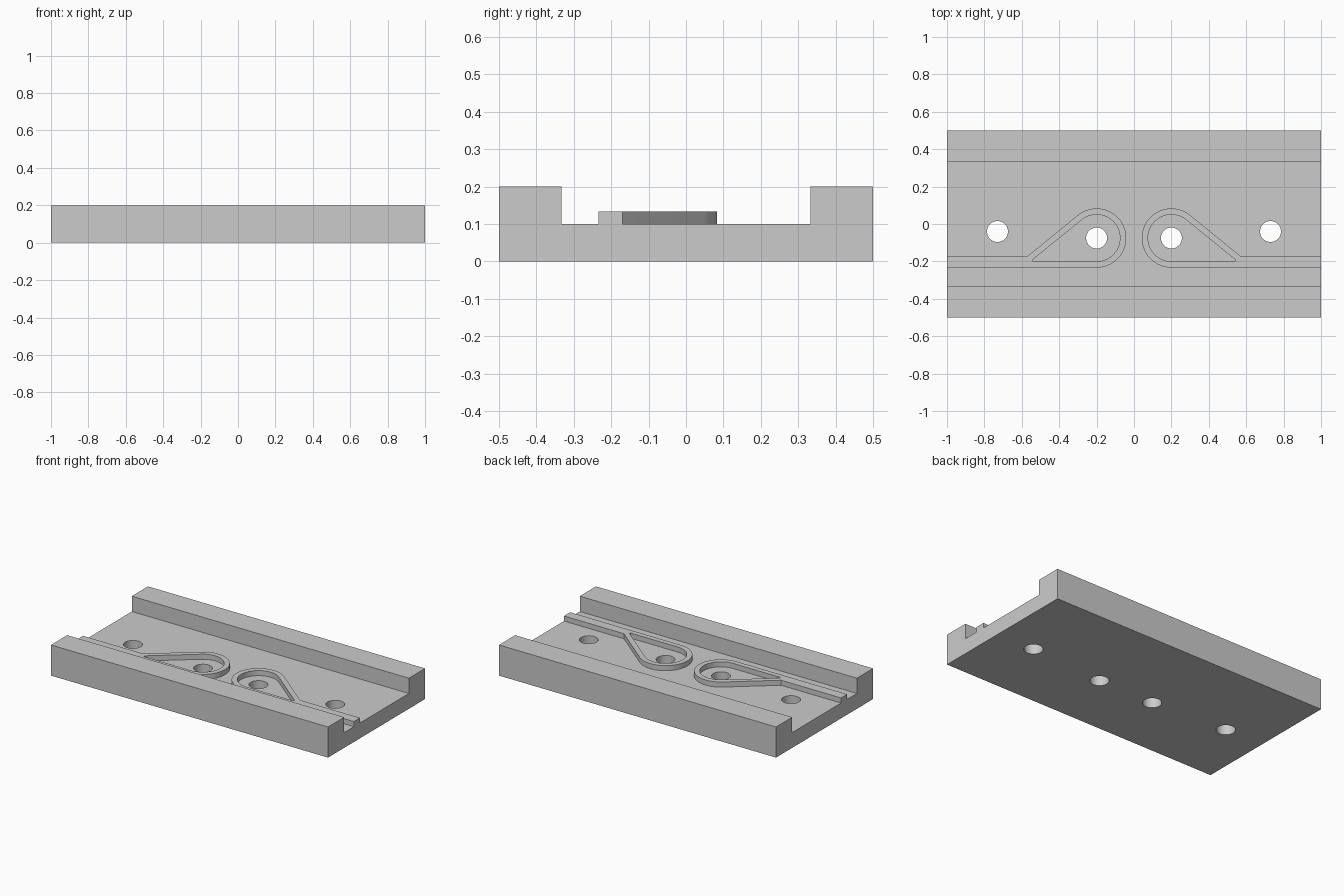
import bpy
import bmesh
from math import radians, cos, sin
from mathutils import Vector

default = bpy.data.objects.get("Cube")
if default:
    bpy.data.objects.remove(default, do_unlink=True)

# Main sizes
FLOOR, RIB_TOP, RAIL_TOP = 0.1, 0.1333, 0.2
RAIL_IN = 0.3333
CENTRE = Vector((0.2, -0.075))
R_OUT, R_IN, R_HOLE = 0.1583, 0.125, 0.056
TANGENT = 51

grey = bpy.data.materials.new("plain_grey")
grey.use_nodes = True
grey.diffuse_color = (0.6, 0.6, 0.6, 1)
grey.node_tree.nodes["Principled BSDF"].inputs["Base Color"].default_value = (0.6, 0.6, 0.6, 1)


def prism(name, points, direction):
    """Extrude a closed outline of 3D points along a direction."""
    bm = bmesh.new()
    face = bm.faces.new([bm.verts.new(p) for p in points])
    out = bmesh.ops.extrude_face_region(bm, geom=[face])
    moved = [v for v in out["geom"] if isinstance(v, bmesh.types.BMVert)]
    bmesh.ops.translate(bm, verts=moved, vec=direction)
    bmesh.ops.recalc_face_normals(bm, faces=bm.faces)
    mesh = bpy.data.meshes.new(name)
    bm.to_mesh(mesh)
    bm.free()
    mesh.materials.append(grey)
    obj = bpy.data.objects.new(name, mesh)
    bpy.context.collection.objects.link(obj)
    return obj


def flat_prism(name, outline, bottom, top, side=1):
    return prism(name, [(side * x, y, bottom) for x, y in outline], (0, 0, top - bottom))


def arc(centre, radius, start, end, steps):
    angles = [radians(start + (end - start) * i / steps) for i in range(steps + 1)]
    return [(centre[0] + radius * cos(a), centre[1] + radius * sin(a)) for a in angles]


def activate(obj):
    bpy.ops.object.select_all(action="DESELECT")
    obj.select_set(True)
    bpy.context.view_layer.objects.active = obj


def cut(obj, cutter):
    cutter.hide_render = True
    mod = obj.modifiers.new("cut", "BOOLEAN")
    mod.operation = "DIFFERENCE"
    mod.solver = "EXACT"
    mod.object = cutter
    activate(obj)
    bpy.ops.object.modifier_apply(modifier=mod.name)
    bpy.data.objects.remove(cutter, do_unlink=True)


def smooth(obj):
    activate(obj)
    bpy.ops.object.shade_smooth_by_angle(angle=radians(30))


# Channel-shaped base with a rail along the front and back
half = [(0.5, 0), (0.5, RAIL_TOP), (RAIL_IN, RAIL_TOP), (RAIL_IN, FLOOR)]
section = half + [(-y, z) for y, z in reversed(half)]
base = prism("channel_base", [(-1, y, z) for y, z in section], (2, 0, 0))

# Four through holes
for x, y in ((0.2, -0.075), (0.73, -0.04)):
    for side in (1, -1):
        circle = arc((x, y), R_HOLE, 0, 360, 48)[:-1]
        cut(base, flat_prism("hole_cutter", circle, -0.1, 0.3, side))
smooth(base)

# Teardrop guide ribs, each with a straight arm running to the end
outer = [(1, -0.2333), (1, -0.17), (0.567, -0.17)] + arc(CENTRE, R_OUT, TANGENT, 270, 48)
inner = [(0.541, -0.2), (0.541, -0.19)] + arc(CENTRE, R_IN, TANGENT, 270, 48)
for side, label in ((1, "left"), (-1, "right")):
    rib = flat_prism(label + "_guide_rib", outer, FLOOR, RIB_TOP, side)
    cut(rib, flat_prism("pocket_cutter", inner, 0, 0.3, side))
    smooth(rib)
